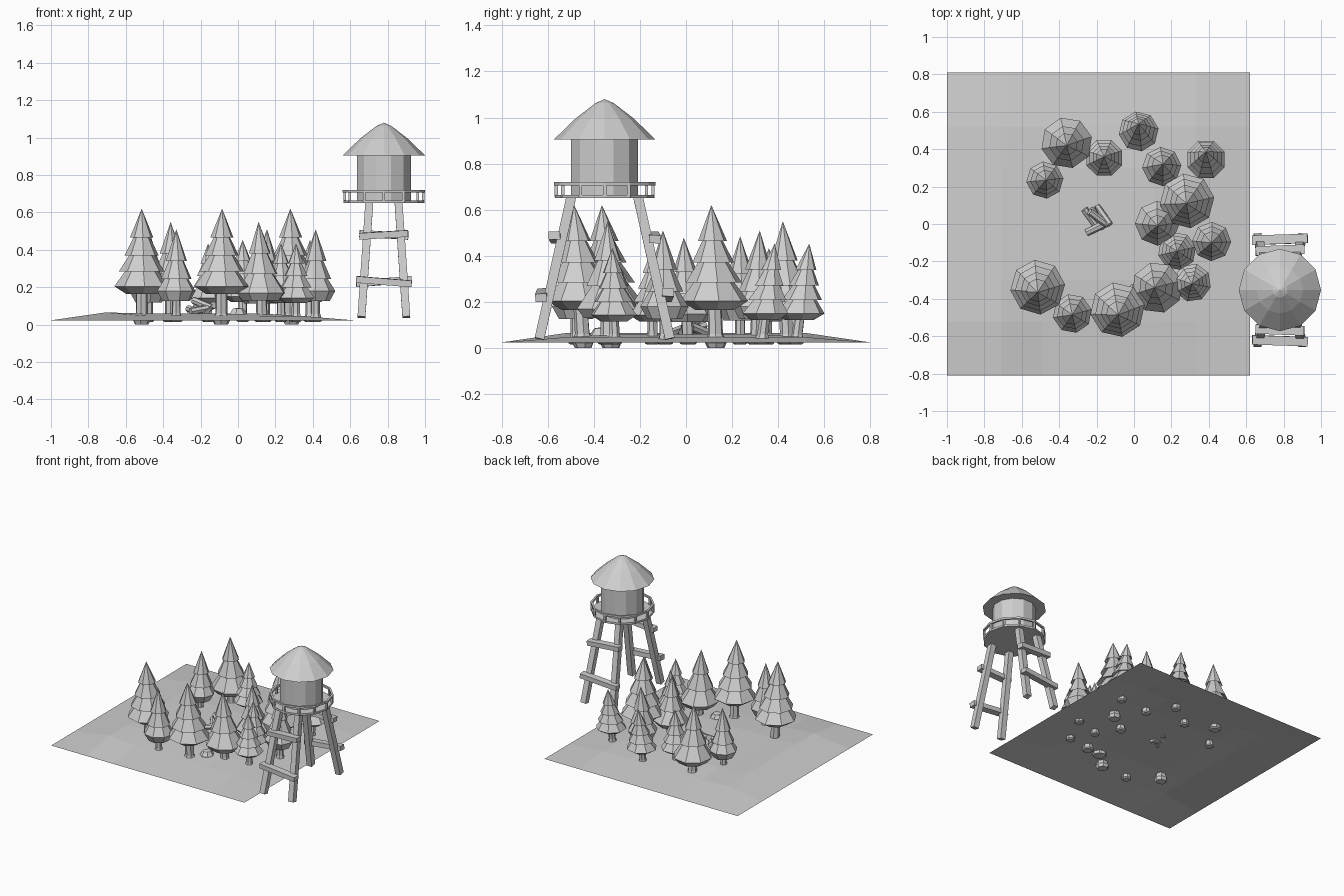
import bpy, bmesh, math, random
from mathutils import Vector, Matrix

if "Cube" in bpy.data.objects:
    bpy.data.objects.remove(bpy.data.objects["Cube"])
random.seed(4)

def material(name, rgb):
    m = bpy.data.materials.new(name)
    m.diffuse_color = (*rgb, 1)
    m.use_nodes = True
    m.node_tree.nodes["Principled BSDF"].inputs["Base Color"].default_value = m.diffuse_color
    return m

GREY = material("plain light grey", (0.62, 0.62, 0.62))

def finish(name, bm):
    bmesh.ops.recalc_face_normals(bm, faces=bm.faces)
    me = bpy.data.meshes.new(name)
    bm.to_mesh(me)
    bm.free()
    me.materials.append(GREY)
    ob = bpy.data.objects.new(name, me)
    bpy.context.collection.objects.link(ob)
    return ob

def lathe(name, profile, sides, at, turn=0.0, lean=(0, 0, 1), closed=False):
    """Flat-sided turned shape; lean = (dx, dy, height) shears the top sideways."""
    bm = bmesh.new()
    rings = []
    for r, z in profile:
        c = Vector((at[0] + lean[0] * z / lean[2], at[1] + lean[1] * z / lean[2], at[2] + z))
        n = 1 if r == 0 else sides
        rings.append([bm.verts.new(c + Vector((r * math.cos(turn + math.tau * i / sides),
                                               r * math.sin(turn + math.tau * i / sides), 0)))
                      for i in range(n)])
    pairs = list(zip(rings, rings[1:]))
    if closed:
        pairs.append((rings[-1], rings[0]))
    for a, b in pairs:
        for i in range(sides):
            j = (i + 1) % sides
            if len(a) == 1:
                bm.faces.new((a[0], b[i], b[j]))
            elif len(b) == 1:
                bm.faces.new((a[i], a[j], b[0]))
            else:
                bm.faces.new((a[i], a[j], b[j], b[i]))
    return finish(name, bm)

def bar(name, a, b, w, sides=4, d=None):
    """Straight beam (4 sides) or log (more sides) from a to b."""
    a, b = Vector(a), Vector(b)
    bm = bmesh.new()
    if sides == 4:
        bmesh.ops.create_cube(bm, size=1)
        bmesh.ops.scale(bm, vec=(w, d or w, (b - a).length), verts=bm.verts)
    else:
        bmesh.ops.create_cone(bm, cap_ends=True, segments=sides, radius1=w / 2,
                              radius2=w / 2, depth=(b - a).length)
    rot = Vector((0, 0, 1)).rotation_difference(b - a).to_matrix().to_4x4()
    bmesh.ops.transform(bm, matrix=Matrix.Translation((a + b) / 2) @ rot, verts=bm.verts)
    return finish(name, bm)

# ground: thin sheet, low at the border, gently raised in the middle
def ground_height(x, y):
    m = max(abs(x), abs(y))
    for (m0, z0), (m1, z1) in zip([(0, .06), (.3, .06), (.52, .047)],
                                  [(.3, .06), (.52, .047), (.81, .023)]):
        if m <= m1 + 1e-6:
            z = z0 + (z1 - z0) * (m - m0) / (m1 - m0)
            break
    if -.6 < x < -.4 and abs(y) < .6:
        z += .018
    return z

bm = bmesh.new()
steps = [-.81, -.52, -.3, 0, .3, .52, .81]
grid = [[bm.verts.new((x - .19, y, ground_height(x, y))) for y in steps] for x in steps]
for i in range(6):
    for j in range(6):
        bm.faces.new((grid[i][j], grid[i + 1][j], grid[i + 1][j + 1], grid[i][j + 1]))
finish("ground", bm)

# tree kinds: height, trunk radius, foliage profile
TALL = (.62, .037, [(0, .19), (.085, .165), (.147, .205), (.078, .30), (.122, .285), (.055, .39),
                    (.092, .37), (.035, .485), (.063, .465), (0, .62)])
SLIM = (.51, .027, [(0, .14), (.075, .125), (.105, .18), (.05, .27), (.083, .245),
                    (.03, .365), (.058, .34), (0, .51)])
WIDE = (.55, .034, [(0, .15), (.105, .13), (.138, .17), (.055, .295), (.095, .27),
                    (.032, .405), (.06, .38), (0, .55)])

# x, y, kind, scale, top offset x, top offset y
TREES = [(-.36, .44, WIDE, 1, 0, -.02), (-.48, .235, SLIM, .95, .01, 0),
         (-.16, .35, TALL, .7, 0, .01), (.025, .475, TALL, .73, 0, .06),
         (.145, .30, SLIM, 1, .01, .02), (.385, .325, TALL, .73, 0, .06),
         (.285, .13, TALL, 1, -.005, -.02), (.125, .01, WIDE, .87, 0, -.02),
         (.415, -.09, SLIM, 1, 0, -.01), (.23, -.145, TALL, .7, 0, 0),
         (.31, -.31, TALL, .7, 0, -.01), (.13, -.34, WIDE, 1, -.02, 0),
         (-.09, -.445, TALL, 1, .005, -.04), (-.515, -.325, TALL, 1, 0, -.04),
         (-.33, -.475, SLIM, 1, 0, -.01)]
for n, (x, y, (h, tr, prof), s, dx, dy) in enumerate(TREES, 1):
    lean = (dx, dy, h * s)
    turn = random.random()
    base = 0 if s == 1 and h > .6 else .015
    trunk = [(0, base), (tr * s, base), (tr * s * 1.3, .022), (tr * s * .9, .06),
             (tr * s * .85, .2 * s)]
    lathe(f"tree_{n}_trunk", trunk, 7, (x, y, 0), turn, lean)
    lathe(f"tree_{n}_foliage", [(r * s, z * s) for r, z in prof], 8, (x, y, 0), turn, lean)

# log pile in the clearing
for n, (x, y, z, ang, tilt) in enumerate([(-.23, .03, .075, 2.2, .01), (-.195, .03, .08, 2.1, .02),
                                          (-.165, .045, .085, 2.2, -.02),
                                          (-.2, -.02, .08, .45, .01), (-.19, .03, .11, 2.5, .02)], 1):
    d = Vector((math.cos(ang) * .06, math.sin(ang) * .06, tilt))
    c = Vector((x, y, z))
    bar(f"log_{n}", c - d, c + d, .04, sides=7)

# small stone between the front trees
lathe("stone", [(0, .03), (.045, .035), (.05, .055), (.03, .085), (0, .09)], 7, (0, -.37, 0))

# water tower
cx, cy, S = .78, -.353, 12
T = math.pi / S
lathe("tower_tank", [(0, .655), (.15, .655), (.15, .915), (0, .915)], S, (cx, cy, 0), T)
lathe("tower_roof", [(0, .905), (.22, .905), (.125, .997), (.04, 1.062), (0, 1.08)], S, (cx, cy, 0))
lathe("tower_platform", [(0, .65), (.216, .65), (.216, .664), (0, .664)], S, (cx, cy, 0))
lathe("tower_rail", [(.206, .706), (.22, .706), (.22, .72), (.206, .72)], S, (cx, cy, 0), closed=True)
for i in range(S):
    a = math.tau * i / S
    px, py = cx + .21 * math.cos(a), cy + .21 * math.sin(a)
    bar(f"rail_post_{i + 1}", (px, py, .655), (px, py, .712), .014)

# splayed legs, with two crooked cross beams on the front pair and the back pair
for sy, side in ((-1, "front"), (1, "back")):
    for sx, hand in ((-1, "left"), (1, "right")):
        bar(f"{side}_{hand}_leg", (cx + sx * .12, cy + sy * .283, .04),
            (cx + sx * .078, cy + sy * .145, .655), .042)
    for k, (z, half, off, tip) in enumerate([(.23, .148, .266, .012), (.48, .13, .208, -.008)], 1):
        bar(f"{side}_cross_beam_{k}", (cx - half, cy + sy * off, z - tip * sy),
            (cx + half, cy + sy * (off + .01), z + tip * sy), .035, d=.05)
